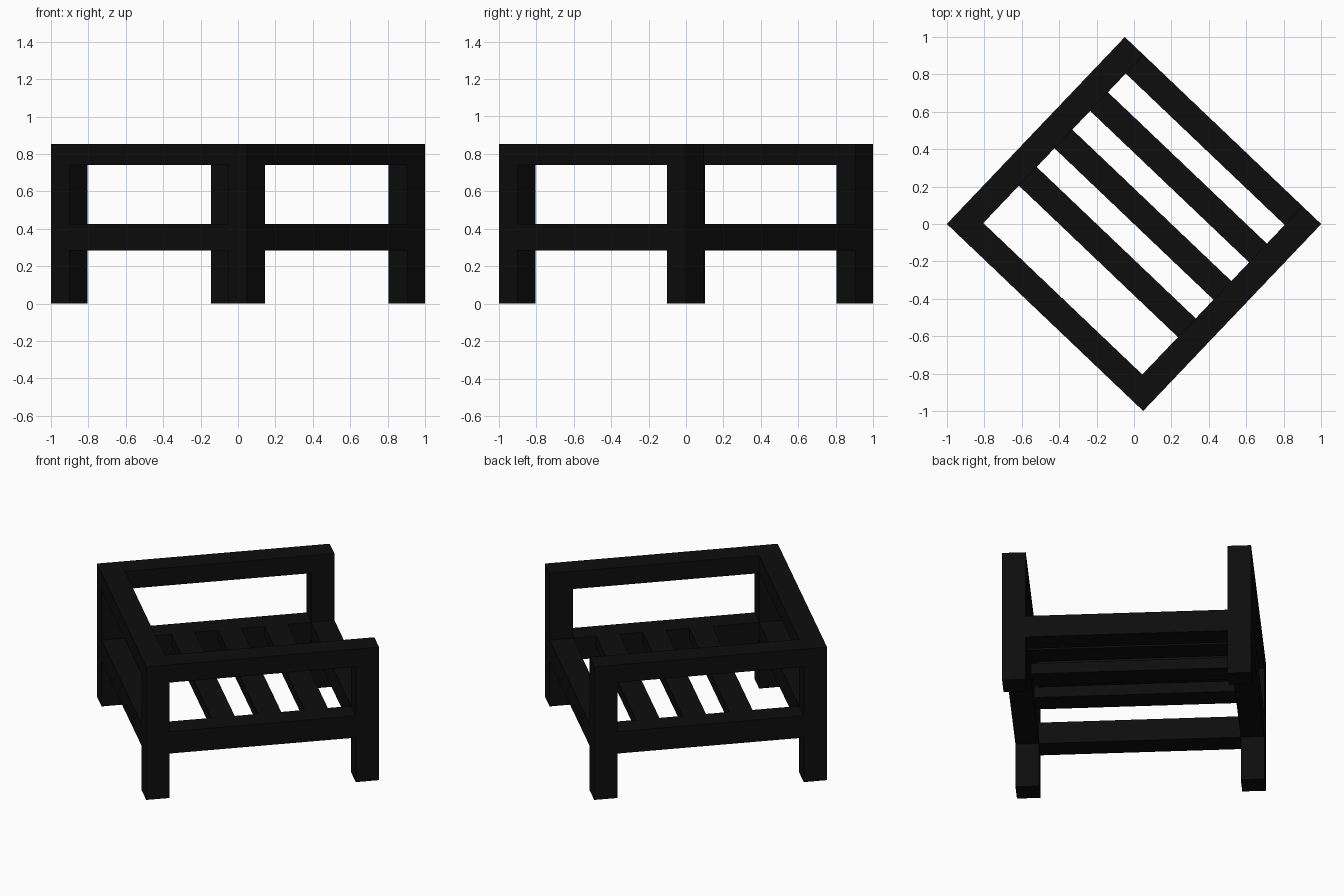
import bpy
import bmesh
import math
from mathutils import Matrix, Vector

if "Cube" in bpy.data.objects:
    bpy.data.objects.remove(bpy.data.objects["Cube"], do_unlink=True)

# Overall dimensions of the armchair frame, before it is turned
WIDTH, DEPTH, HEIGHT = 1.45, 1.38, 0.853
BEAM = 0.138
SEAT_LOW, SEAT_TOP = 0.285, 0.425
SLAT_LOW = 0.355
ARM_LOW = 0.74
TURN = Matrix.Rotation(math.radians(-43.6), 4, "Z")

black = bpy.data.materials.new("matte_black")
black.use_nodes = True
colour = (0.004, 0.004, 0.004, 1.0)
black.diffuse_color = colour
shader = black.node_tree.nodes["Principled BSDF"]
shader.inputs["Base Color"].default_value = colour
shader.inputs["Roughness"].default_value = 0.8


def beam(name, x, y, z):
    """Box spanning the (low, high) ranges x, y and z, turned with the chair."""
    size = Vector((x[1] - x[0], y[1] - y[0], z[1] - z[0]))
    centre = Vector((sum(x), sum(y), sum(z))) / 2
    bm = bmesh.new()
    bmesh.ops.create_cube(bm, size=1, matrix=Matrix.Translation(centre) @ Matrix.Diagonal(size.to_4d()))
    mesh = bpy.data.meshes.new(name)
    bm.to_mesh(mesh)
    bm.free()
    mesh.materials.append(black)
    obj = bpy.data.objects.new(name, mesh)
    obj.matrix_world = TURN
    bpy.context.collection.objects.link(obj)


def side_range(half, sign):
    """Range of one beam width at the outer edge on the given side."""
    return tuple(sorted((sign * half, sign * (half - BEAM))))


half_w, half_d = WIDTH / 2, DEPTH / 2
inner_w = (BEAM - half_w, half_w - BEAM)
inner_d = (BEAM - half_d, half_d - BEAM)
seat, arm = (SEAT_LOW, SEAT_TOP), (ARM_LOW, HEIGHT)

# Legs, armrests and side rails on both sides
for sign, side in ((-1, "a"), (1, "b")):
    x = side_range(half_w, sign)
    beam(f"back_leg_{side}", x, side_range(half_d, -1), (0, HEIGHT))
    beam(f"front_leg_{side}", x, side_range(half_d, 1), (0, HEIGHT))
    beam(f"armrest_{side}", x, inner_d, arm)
    beam(f"side_seat_rail_{side}", x, inner_d, seat)

# Back and front rails; the seat front is open above the rail
beam("backrest_rail", inner_w, side_range(half_d, -1), arm)
beam("back_seat_rail", inner_w, side_range(half_d, -1), seat)
beam("front_seat_rail", inner_w, side_range(half_d, 1), seat)

# Seat slats, one beam width apart, counted from the back
for number, step in enumerate((3, 5, 7), start=1):
    start = -half_d + step * BEAM
    beam(f"seat_slat_{number}", inner_w, (start, start + BEAM), (SLAT_LOW, SEAT_TOP))
